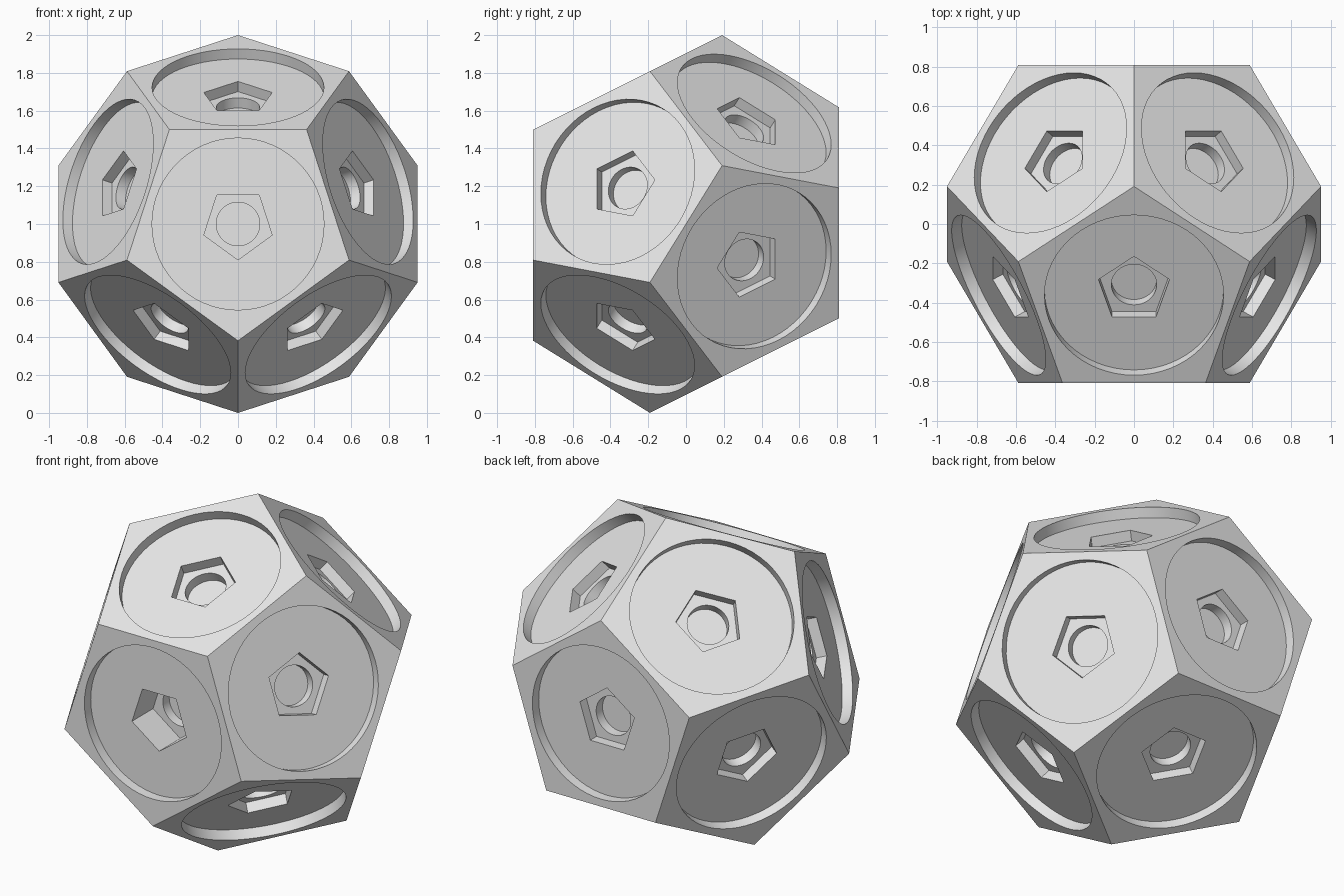
import bpy, bmesh
from math import sin, cos, pi, radians, sqrt
from mathutils import Vector

cube = bpy.data.objects.get("Cube")
if cube:
    bpy.data.objects.remove(cube)

SEGMENTS = 60            # points on every ring, a multiple of five
FACE_RADIUS = 0.618      # centre to corner of each pentagonal side
INRADIUS = 0.809         # centre of solid to each side
DISH_RADIUS, PENTAGON_RADIUS, HOLE_RADIUS = 0.455, 0.19, 0.115
STEP = 0.06              # usual depth of every recess
DEEP_STEP = 0.2          # depth of the front pentagon

grey = bpy.data.materials.new("light_grey")
grey.use_nodes = True
colour = (0.8, 0.8, 0.8, 1)
grey.diffuse_color = colour
grey.node_tree.nodes["Principled BSDF"].inputs["Base Color"].default_value = colour


def ring(bm, normal, corner, radius, depth, pentagon):
    """Ring of points lying parallel to one side of the solid."""
    side = normal.cross(corner)
    points = []
    for i in range(SEGMENTS):
        a = 2 * pi * i / SEGMENTS
        r = radius
        if pentagon:
            r *= cos(pi / 5) / cos(a % (2 * pi / 5) - pi / 5)
        offset = (corner * cos(a) + side * sin(a)) * r
        points.append(bm.verts.new(normal * (INRADIUS - depth) + offset))
    return points


def add_side(bm, normal, corner, pentagon_step):
    """One side: round dish, pentagonal pocket, then a round blind hole."""
    dish = STEP
    pocket = dish + pentagon_step
    hole = pocket + STEP
    profile = [
        (FACE_RADIUS, 0, True),
        (DISH_RADIUS, 0, False), (DISH_RADIUS, dish, False),
        (PENTAGON_RADIUS, dish, True), (PENTAGON_RADIUS, pocket, True),
        (HOLE_RADIUS, pocket, False), (HOLE_RADIUS, hole, False),
    ]
    rings = [ring(bm, normal, corner, *p) for p in profile]
    for outer, inner in zip(rings, rings[1:]):
        for i in range(SEGMENTS):
            j = (i + 1) % SEGMENTS
            bm.faces.new((outer[i], outer[j], inner[j], inner[i]))
    bm.faces.new(rings[-1])


# Directions of the front side and its five neighbours
front = Vector((0, -1, 0))
sides = [(front, Vector((0, 0, -1)))]
for k in range(5):
    a = radians(90 + 72 * k)
    outward = Vector((cos(a), 0, sin(a)))
    normal = (front + 2 * outward) / sqrt(5)
    corner = (outward - 2 * front) / sqrt(5)
    sides.append((normal, corner))

# Each side has an opposite twin
bm = bmesh.new()
for index, (normal, corner) in enumerate(sides):
    add_side(bm, normal, corner, DEEP_STEP if index == 0 else STEP)
    add_side(bm, -normal, -corner, STEP)
bmesh.ops.remove_doubles(bm, verts=bm.verts, dist=0.001)
bmesh.ops.recalc_face_normals(bm, faces=bm.faces)
bmesh.ops.translate(bm, verts=bm.verts, vec=(0, 0, 1))

mesh = bpy.data.meshes.new("twelve_sided_body")
bm.to_mesh(mesh)
bm.free()
mesh.materials.append(grey)
body = bpy.data.objects.new("twelve_sided_body", mesh)
bpy.context.collection.objects.link(body)

# Smooth round walls, crisp edges
bpy.ops.object.select_all(action="DESELECT")
body.select_set(True)
bpy.context.view_layer.objects.active = body
bpy.ops.object.shade_smooth_by_angle(angle=radians(30))
